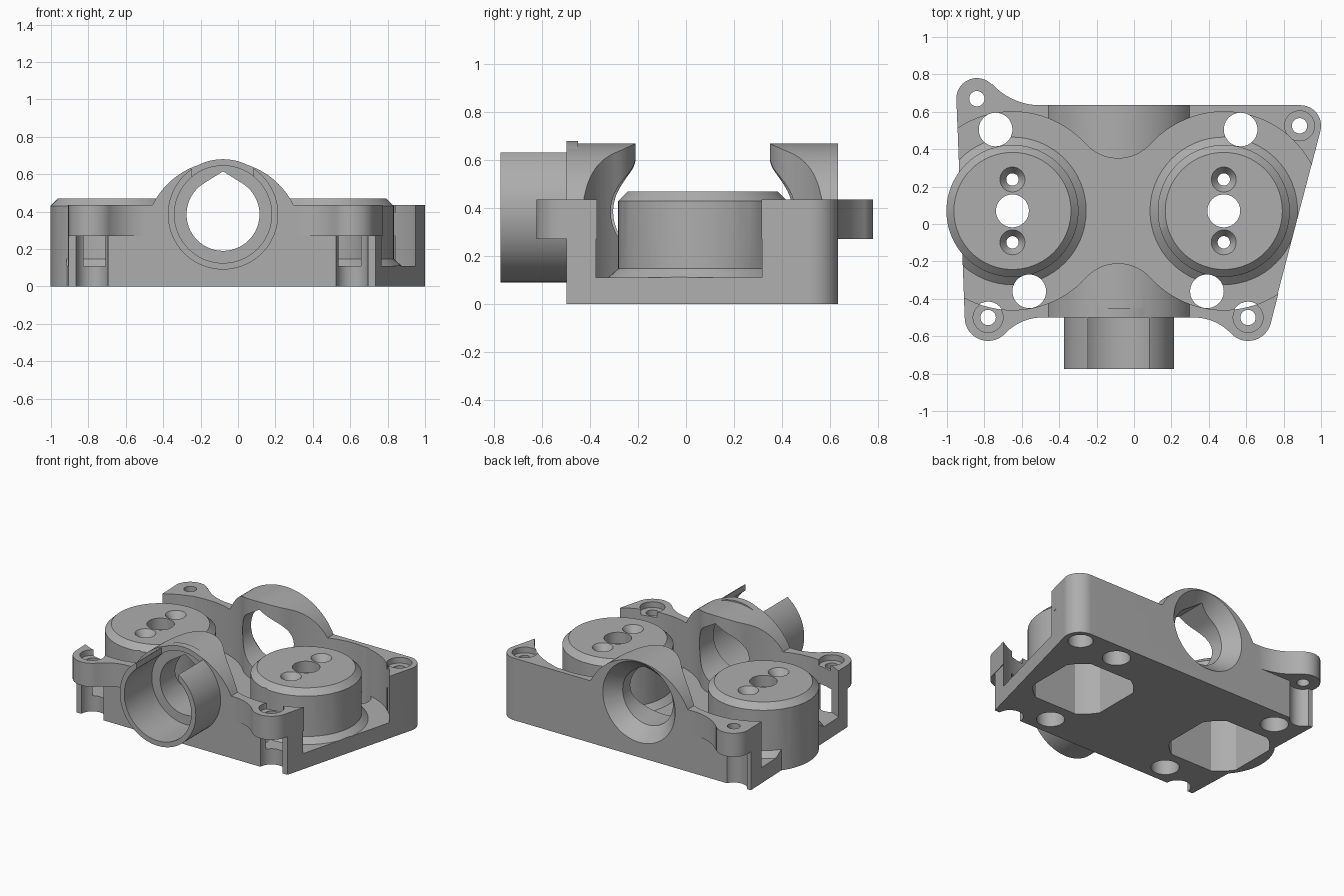
import bpy, bmesh, math
from math import radians, cos, sin
from mathutils import Matrix

cube = bpy.data.objects.get("Cube")
if cube:
    bpy.data.objects.remove(cube)

grey = bpy.data.materials.new("plain_grey")
grey.use_nodes = True
COLOUR = (0.42, 0.42, 0.42, 1)
grey.diffuse_color = COLOUR
grey.node_tree.nodes["Principled BSDF"].inputs["Base Color"].default_value = COLOUR

BORE_X, BORE_Z = -0.08, 0.385
ROTORS = [(-0.65, 0.07), (0.48, 0.07)]
FLOOR, TOP = 0.11, 0.435


def finish(name, bm):
    bmesh.ops.recalc_face_normals(bm, faces=bm.faces)
    mesh = bpy.data.meshes.new(name)
    bm.to_mesh(mesh)
    bm.free()
    mesh.materials.append(grey)
    ob = bpy.data.objects.new(name, mesh)
    bpy.context.collection.objects.link(ob)
    return ob


def arc(cx, cy, r, a0, a1, n=24):
    return [(cx + r * cos(radians(a0 + (a1 - a0) * i / n)),
             cy + r * sin(radians(a0 + (a1 - a0) * i / n))) for i in range(n + 1)]


def prism(name, pts, z0, z1):
    bm = bmesh.new()
    face = bm.faces.new([bm.verts.new((x, y, z0)) for x, y in pts])
    ext = bmesh.ops.extrude_face_region(bm, geom=[face])["geom"]
    for v in ext:
        if isinstance(v, bmesh.types.BMVert):
            v.co.z = z1
    return finish(name, bm)


def prism_y(name, pts, y0, y1):
    """Prism along y from an (x, z) profile."""
    ob = prism(name, pts, -y1, -y0)
    ob.data.transform(Matrix.Rotation(radians(90), 4, 'X'))
    return ob


def cone(name, x, y, r0, r1, z0, z1, n=64):
    bm = bmesh.new()
    bmesh.ops.create_cone(bm, cap_ends=True, segments=n, radius1=r0, radius2=r1,
                          depth=z1 - z0, matrix=Matrix.Translation((x, y, (z0 + z1) / 2)))
    return finish(name, bm)


def boolean(target, tool, op='DIFFERENCE'):
    mod = target.modifiers.new("bool", 'BOOLEAN')
    mod.operation, mod.solver, mod.object = op, 'EXACT', tool
    bpy.context.view_layer.objects.active = target
    bpy.ops.object.modifier_apply(modifier=mod.name)
    bpy.data.objects.remove(tool)


def drill(target, x, y, r, z0=-0.1, z1=1):
    boolean(target, cone("drill", x, y, r, r, z0, z1, 40))


# Plan outlines
corner = arc(0.89, 0.525, 0.11, -14.5, 90)
base_plan = [(-0.905, -0.5), (0.735, -0.5)] + corner + [(-0.948, 0.635)]
slab_plan = (arc(0.32, -0.774, 0.274, 90, 43.4) + arc(0.61, -0.5, 0.125, 224, 345.5)
             + corner + arc(-0.5, 0.985, 0.35, 270, 222.4)
             + arc(-0.84, 0.67, 0.11, 43, 178) + arc(-0.78, -0.5, 0.125, 182, 316)
             + arc(-0.49, -0.774, 0.274, 136.6, 90))

# Housing: lower block, eared upper slab, arched bridge
housing = prism("housing", base_plan, 0, 0.3)
boolean(housing, prism("ears", slab_plan, 0.27, TOP), 'UNION')
boolean(housing, prism_y("arch", arc(BORE_X, 0.25, 0.42, 10, 170, 64), -0.5, 0.635), 'UNION')

# Twin round pocket joined by a filleted waist
pocket = (arc(-0.65, 0.07, 0.53, 42.2, 317.8, 72) + arc(-0.085, -0.443, 0.233, 137.8, 42.2)[1:-1]
          + arc(0.48, 0.07, 0.53, -137.8, 137.8, 72) + arc(-0.085, 0.583, 0.233, 317.8, 222.2)[1:-1])
boolean(housing, prism("pocket", pocket, FLOOR, 1))

# Front socket pipe with its top slot
boolean(housing, prism_y("pipe", arc(BORE_X, BORE_Z, 0.295, 0, 360, 72)[:-1], -0.775, -0.45), 'UNION')
boolean(housing, prism_y("socket", arc(BORE_X, BORE_Z, 0.26, 0, 360, 72)[:-1], -0.9, -0.47))
boolean(housing, prism_y("slot", [(-0.245, 0.5), (0.08, 0.5), (0.08, 0.9), (-0.245, 0.9)], -0.9, -0.5))

# Teardrop bore and rear funnel
teardrop = arc(BORE_X, BORE_Z, 0.195, 122, 418, 64) + [(BORE_X, 0.615)]
boolean(housing, prism_y("bore", teardrop, -0.9, 0.9))
funnel = cone("funnel", 0, 0, 0.285, 0.18, 0, 0.12)
funnel.data.transform(Matrix.Translation((BORE_X, 0.64, BORE_Z)) @ Matrix.Rotation(radians(90), 4, 'X'))
boolean(housing, funnel)

# Rotor drums with sloped foot rings clipped to the plan
for x, y in ROTORS:
    foot = cone("foot", x, y, 0.4, 0.35, FLOOR - 0.005, 0.15)
    boolean(foot, prism("clip", base_plan, 0, 0.5), 'INTERSECT')
    boolean(housing, foot, 'UNION')
    drum = cone("drum", x, y, 0.353, 0.353, 0, 0.43, 96)
    boolean(drum, cone("drum_cap", x, y, 0.353, 0.313, 0.43, 0.47, 96), 'UNION')
    boolean(housing, drum, 'UNION')
    # Motor cavity: round, with flattened sides
    cavity = cone("cavity", x, y, 0.32, 0.32, -0.1, 0.39)
    h = 0.275
    boolean(cavity, prism("flats", [(x - h, y - h), (x + h, y - h), (x + h, y + h), (x - h, y + h)],
                          -0.2, 0.5), 'INTERSECT')
    boolean(housing, cavity)
    drill(housing, x, y, 0.088)
    for dy in (-0.168, 0.168):
        drill(housing, x, y + dy, 0.033)
        boolean(housing, cone("countersink", x, y + dy, 0.033, 0.07, 0.42, 0.475, 40))

# Corner screws: clearance below, hole through, counterbore on three
for x, y, r, bored in [(-0.78, -0.5, 0.085, True), (0.61, -0.5, 0.085, True),
                       (0.885, 0.525, 0.08, True), (-0.84, 0.67, 0.085, False)]:
    drill(housing, x, y, r, -0.1, 0.27)
    drill(housing, x, y, 0.041)
    if bored:
        drill(housing, x, y, 0.08, 0.395, 1)

# Large through holes
for x, y in [(-0.74, 0.505), (0.57, 0.505), (-0.56, -0.36), (0.39, -0.36)]:
    drill(housing, x, y, 0.09)

# Smooth curved walls, keep edges crisp
bpy.ops.object.select_all(action='DESELECT')
housing.select_set(True)
bpy.context.view_layer.objects.active = housing
bpy.ops.object.shade_smooth_by_angle(angle=radians(25))
